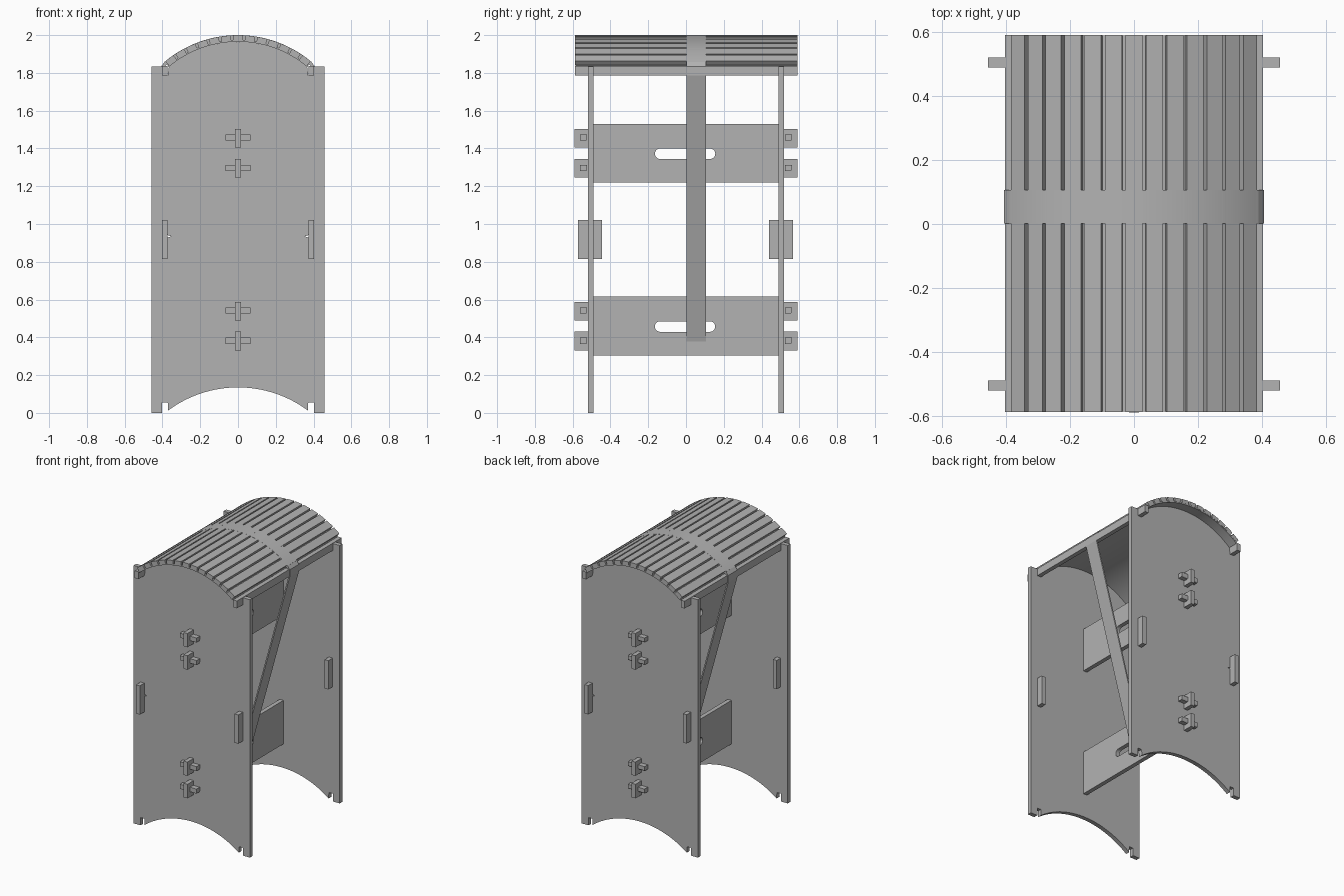
import bpy, bmesh
from math import sin, cos, pi, radians, sqrt

cube = bpy.data.objects.get("Cube")
if cube:
    bpy.data.objects.remove(cube)

grey = bpy.data.materials.new("plain_grey")
grey.use_nodes = True
COLOUR = (0.45, 0.45, 0.45, 1)
grey.diffuse_color = COLOUR
grey.node_tree.nodes["Principled BSDF"].inputs["Base Color"].default_value = COLOUR

FRONT = (pi / 2, 0, 0)         # outline lies in x-z, thickness along y
SIDE = (pi / 2, 0, pi / 2)     # outline lies in y-z, thickness along x


def plate(name, outlines, thickness, rotation, location=(0, 0, 0), smooth=False):
    """Flat sheet cut from closed outlines; the inner outlines become holes."""
    curve = bpy.data.curves.new(name, "CURVE")
    curve.dimensions, curve.fill_mode = "2D", "BOTH"
    curve.extrude = thickness / 2
    for pts in outlines:
        spline = curve.splines.new("POLY")
        spline.points.add(len(pts) - 1)
        for p, (u, v) in zip(spline.points, pts):
            p.co = (u, v, 0, 1)
        spline.use_cyclic_u = True
    temp = bpy.data.objects.new(name + "_outline", curve)
    bpy.context.collection.objects.link(temp)
    deps = bpy.context.evaluated_depsgraph_get()
    mesh = bpy.data.meshes.new_from_object(temp.evaluated_get(deps))
    bpy.data.objects.remove(temp)
    bm = bmesh.new()
    bm.from_mesh(mesh)
    bmesh.ops.remove_doubles(bm, verts=bm.verts, dist=1e-5)
    bmesh.ops.recalc_face_normals(bm, faces=bm.faces)
    for f in bm.faces:
        f.smooth = False
    bm.to_mesh(mesh)
    bm.free()
    mesh.materials.clear()
    mesh.materials.append(grey)
    obj = bpy.data.objects.new(name, mesh)
    bpy.context.collection.objects.link(obj)
    obj.rotation_euler, obj.location = rotation, location
    if smooth:
        bpy.ops.object.select_all(action="DESELECT")
        obj.select_set(True)
        bpy.context.view_layer.objects.active = obj
        bpy.ops.object.shade_smooth_by_angle(angle=radians(30))
    return obj


def rect(u0, u1, v0, v1):
    return [(u0, v0), (u1, v0), (u1, v1), (u0, v1)]


def arc(radius, a0, a1, centre, n):
    """Points on an arc, with angles in degrees measured from straight up."""
    angles = [radians(a0 + (a1 - a0) * i / n) for i in range(n + 1)]
    return [(radius * sin(a), centre + radius * cos(a)) for a in angles]


def ring(r0, r1, a0, a1, n):
    return arc(r1, a0, a1, ROOF_Z, n) + arc(r0, a1, a0, ROOF_Z, n)


ROOF_Z, R_IN, R_SKIN, R_OUT, SPAN = 1.395, 0.57, 0.579, 0.605, 40
T = 0.03                       # sheet thickness
PANEL_Y = 0.505
RAIL_IN, RAIL_OUT = 0.372, 0.403
Y0, Y1 = -0.587, 0.591         # roof ends
S0, S1 = 0.002, 0.106          # strap edges

# End panels: arched top and foot, rail notches, small pointed holes
half = [(0.37, 0.012), (RAIL_IN, 0.055), (RAIL_OUT, 0.055), (RAIL_OUT, 0),
        (0.457, 0), (0.457, 1.835), (RAIL_OUT, 1.835), (RAIL_OUT, 1.785),
        (RAIL_IN, 1.785)]
mirrored = [(-x, z) for x, z in reversed(half)]
foot = arc(0.62, -36, 36, 0.135 - 0.62, 32)
panel = half + arc(R_IN, SPAN, -SPAN, ROOF_Z, 40) + mirrored + foot
holes = [[(s * 0.385, 0.945), (s * 0.355, 0.935), (s * 0.385, 0.922)] for s in (1, -1)]
for side, y in (("front", -PANEL_Y), ("back", PANEL_Y)):
    plate(side + "_panel", [panel] + holes, T, FRONT, (0, y, 0))

# Cross boards with a rounded slot and end tabs, held by wedges
for label, z in (("lower", 0.305), ("upper", 1.22)):
    edge = [(0.49, z), (0.49, z + 0.025), (0.59, z + 0.025), (0.59, z + 0.125),
            (0.49, z + 0.125), (0.49, z + 0.185), (0.59, z + 0.185),
            (0.59, z + 0.283), (0.49, z + 0.283), (0.49, z + 0.31)]
    outline = edge + [(-y, h) for y, h in reversed(edge)]
    r = 0.028
    cap = [(0.127 + u, v) for u, v in arc(r, 0, 180, z + 0.152, 10)]
    slot = cap + [(-0.01 - u, v) for u, v in reversed(cap)]
    plate(label + "_board", [outline, slot], T, SIDE)
    for y in (-0.542, 0.542):
        for h in (0.076, 0.236):
            wedge = [(y - 0.018, z + h - 0.015), (y + 0.014, z + h - 0.015),
                     (y + 0.018, z + h - 0.008), (y + 0.018, z + h + 0.017),
                     (y - 0.018, z + h + 0.017)]
            plate(label + "_wedge", [wedge], 0.132, SIDE)

# Upright keys through the panels, and the roof rails
for side, s in (("left", 1), ("right", -1)):
    x = s * (RAIL_IN + RAIL_OUT) / 2
    for y0, y1 in ((-0.572, -0.445), (0.44, 0.567)):
        plate(side + "_key", [rect(y0, y1, 0.815, 1.02)], T, SIDE, (x, 0, 0))
    plate(side + "_rail", [rect(Y0, Y1, 1.785, 1.837)], T, SIDE, (x, 0, 0))

# Roof: thin curved skin carrying flat slats
mid, length = (Y0 + Y1) / 2, Y1 - Y0
plate("roof_skin", [ring(R_IN, R_SKIN, -SPAN, SPAN, 52)], length - 0.002, FRONT,
      (0, mid, 0), smooth=True)
COUNT, GAP = 13, 0.55
step = 2 * SPAN / COUNT
for i in range(COUNT):
    a = -SPAN + i * step
    plate("roof_slat", [ring(R_SKIN - 0.002, R_OUT, a + GAP, a + step - GAP, 1)],
          length, FRONT, (0, mid, 0))

# Strap: over the roof, round the rails and down to the lower board
strap_y = (S0 + S1) / 2
plate("roof_strap", [ring(R_SKIN - 0.002, R_OUT, -SPAN, SPAN, 52)], S1 - S0, FRONT,
      (0, strap_y, 0), smooth=True)
arm = [(0.389, 1.858), (0.406, 1.835), (0.406, 1.785), (0, 0.325)]
inner = [(0, 0.36), (0.396, 1.785), (0.396, 1.83), (0.375, 1.845)]
for side, s in (("left", 1), ("right", -1)):
    plate(side + "_strap_arm", [[(s * x, z) for x, z in arm + inner]], S1 - S0, FRONT,
          (0, strap_y, 0))
